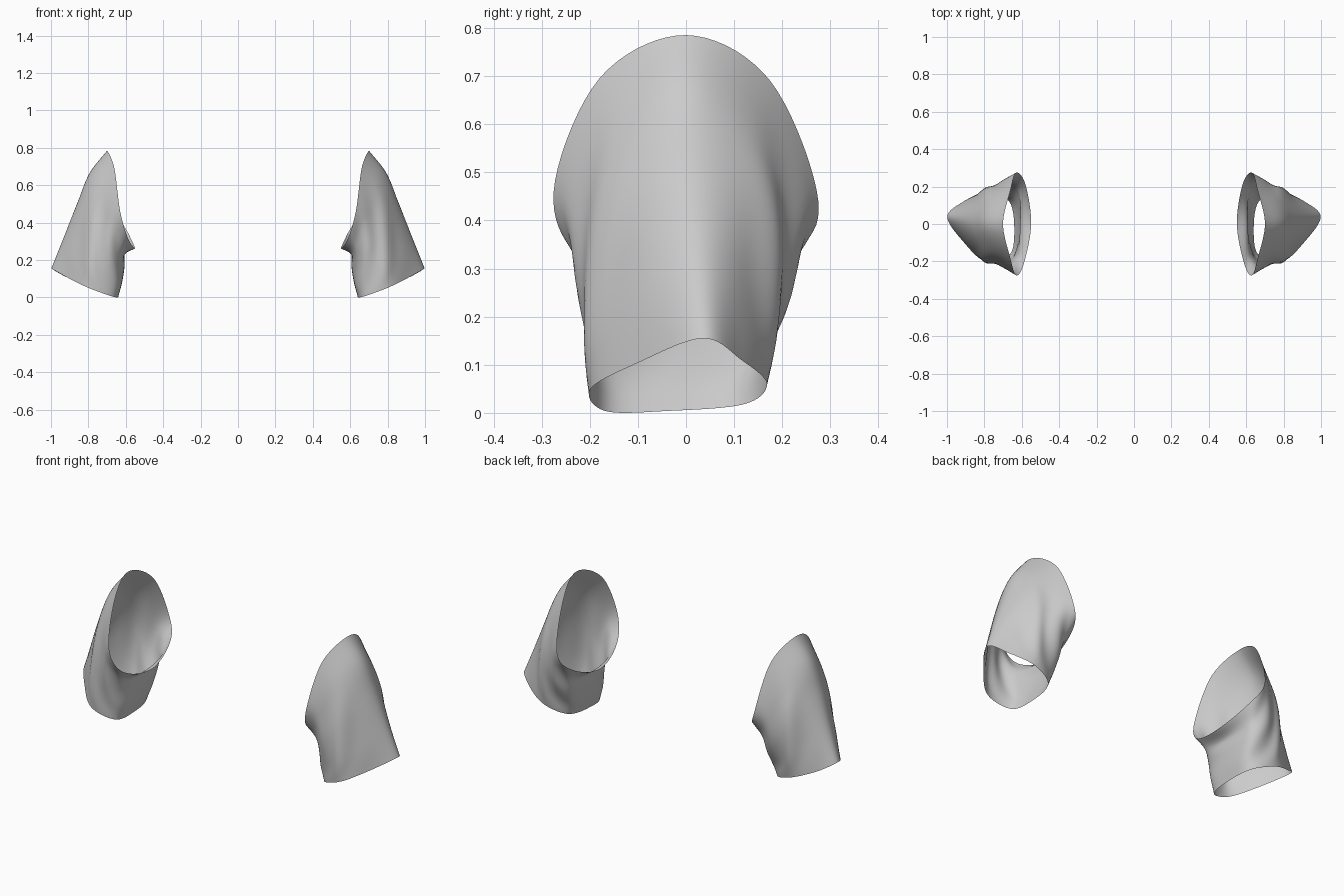
import bpy, bmesh, math
from mathutils import Vector

if "Cube" in bpy.data.objects:
    bpy.data.objects.remove(bpy.data.objects["Cube"])

# Cross-sections from armhole to cuff; each runs top, front, underside, back
RINGS = [
    [(.70, 0, .785), (.662, -.18, .695), (.63, -.275, .46), (.588, -.208, .315),
     (.55, 0, .262), (.58, .21, .33), (.63, .275, .44), (.662, .175, .69)],
    [(.793, 0, .665), (.752, -.155, .575), (.685, -.238, .40), (.622, -.188, .26),
     (.605, -.01, .23), (.615, .19, .265), (.69, .238, .385), (.755, .15, .575)],
    [(.857, .005, .51), (.815, -.14, .44), (.735, -.222, .29), (.642, -.178, .18),
     (.607, -.01, .165), (.63, .172, .185), (.745, .212, .285), (.815, .145, .45)],
    [(.932, .02, .32), (.868, -.122, .26), (.775, -.21, .15), (.65, -.168, .08),
     (.62, -.03, .08), (.645, .13, .09), (.775, .187, .16), (.875, .125, .27)],
    [(.998, .035, .155), (.908, -.1, .104), (.797, -.198, .05), (.668, -.168, .004),
     (.64, -.04, .004), (.667, .12, .018), (.79, .168, .06), (.92, .115, .11)],
]
AROUND, ALONG = 72, 48
CENTRES = [sum((Vector(p) for p in r), Vector()) / 8 for r in RINGS]


def spline(p0, p1, p2, p3, t):
    return 0.5 * (2 * p1 + (p2 - p0) * t + (2 * p0 - 5 * p1 + 4 * p2 - p3) * t * t
                  + (3 * p1 - p0 - 3 * p2 + p3) * t ** 3)


def ring_point(ring, u):
    i = int(u * 8)
    pts = [Vector(ring[(i + k) % 8]) for k in (-1, 0, 1, 2)]
    return spline(*pts, u * 8 - i)


def sleeve_point(u, v):
    s = v * (len(RINGS) - 1)
    i = min(int(s), len(RINGS) - 2)
    row = [ring_point(r, u) for r in RINGS]
    before = row[i - 1] if i > 0 else row[0] * 2 - row[1]
    after = row[i + 2] if i + 2 < len(row) else row[-1] * 2 - row[-2]
    p = spline(before, row[i], row[i + 1], after, s - i)
    # soft diagonal folds on the front and back, fading at both hems
    centre = CENTRES[i].lerp(CENTRES[i + 1], s - i)
    a = math.tau * u
    side = math.sin(a) ** 2
    fade = math.sin(math.pi * v) ** 1.3
    fold = math.sin(9 * v + 7 * math.cos(a)) * side * fade * 0.007
    return p + (p - centre).normalized() * fold


def build_sleeve(name, sign):
    bm = bmesh.new()
    grid = []
    for j in range(ALONG + 1):
        ring = []
        for k in range(AROUND):
            p = sleeve_point(k / AROUND, j / ALONG)
            ring.append(bm.verts.new((p.x * sign, p.y, max(p.z, 0))))
        grid.append(ring)
    for j in range(ALONG):
        for k in range(AROUND):
            n = (k + 1) % AROUND
            quad = [grid[j][k], grid[j][n], grid[j + 1][n], grid[j + 1][k]]
            bm.faces.new(quad if sign < 0 else quad[::-1]).smooth = True
    bmesh.ops.recalc_face_normals(bm, faces=bm.faces)
    mesh = bpy.data.meshes.new(name)
    bm.to_mesh(mesh)
    bm.free()
    bpy.context.collection.objects.link(bpy.data.objects.new(name, mesh))


# Mirrored pair of open sleeves
build_sleeve("right_sleeve", 1)
build_sleeve("left_sleeve", -1)
